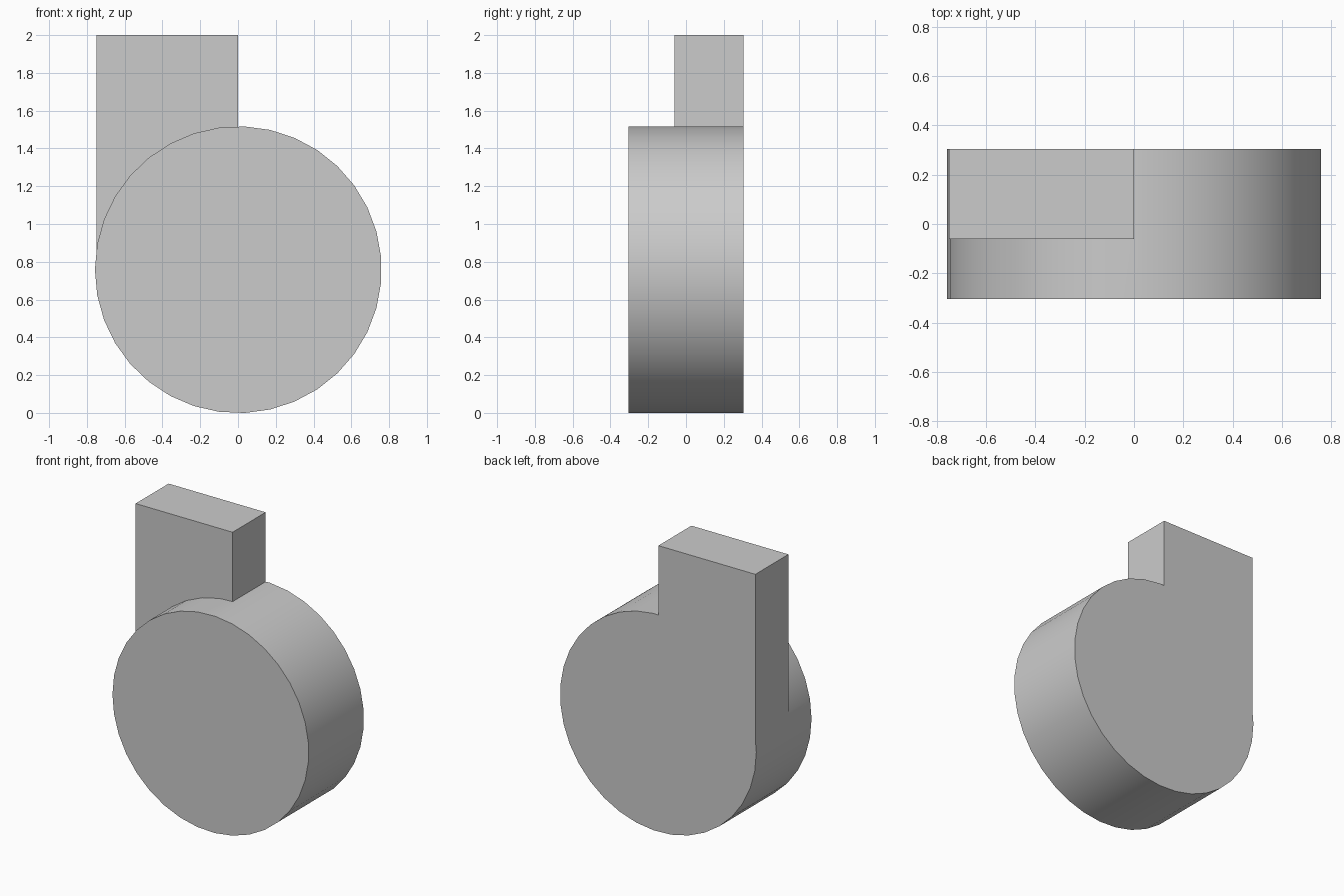
import bpy, bmesh, math
from mathutils import Matrix

cube = bpy.data.objects.get("Cube")
if cube:
    bpy.data.objects.remove(cube, do_unlink=True)

RADIUS, SIDES, DEPTH = 0.759, 35, 0.61
CENTRE_X, CENTRE_Z = 0.0015, 0.758

# Single grey material
grey = bpy.data.materials.new("plain_grey")
grey.use_nodes = True
colour = (0.6, 0.6, 0.6, 1)
grey.diffuse_color = colour
grey.node_tree.nodes["Principled BSDF"].inputs["Base Color"].default_value = colour


def add_object(name, bm):
    bmesh.ops.recalc_face_normals(bm, faces=bm.faces)
    mesh = bpy.data.meshes.new(name)
    bm.to_mesh(mesh)
    bm.free()
    mesh.materials.append(grey)
    obj = bpy.data.objects.new(name, mesh)
    bpy.context.collection.objects.link(obj)
    return obj


# Round drum lying along y, with one corner pointing to -x
bm = bmesh.new()
rim = []
for i in range(SIDES):
    a = math.pi + math.tau * i / SIDES
    rim.append(bm.verts.new((CENTRE_X + RADIUS * math.cos(a), -DEPTH / 2,
                             CENTRE_Z + RADIUS * math.sin(a))))
disc = bm.faces.new(rim)
ext = bmesh.ops.extrude_face_region(bm, geom=[disc], use_keep_orig=True)
bmesh.ops.translate(bm, vec=(0, DEPTH, 0),
                    verts=[v for v in ext["geom"] if isinstance(v, bmesh.types.BMVert)])
drum = add_object("drum_with_upright_block", bm)

# Upright block, flush with the back of the drum
low, high = (-0.75, -0.06, CENTRE_Z), (0.0, DEPTH / 2, 2.0)
size = [h - l for l, h in zip(low, high)]
middle = [(h + l) / 2 for l, h in zip(low, high)]
bm = bmesh.new()
bmesh.ops.create_cube(bm, size=1,
                      matrix=Matrix.Translation(middle) @ Matrix.Diagonal((*size, 1)))
block = add_object("upright_block", bm)

# Join both into one solid
join = drum.modifiers.new("join", 'BOOLEAN')
join.operation = 'UNION'
join.solver = 'EXACT'
join.object = block
bpy.ops.object.select_all(action='DESELECT')
bpy.context.view_layer.objects.active = drum
drum.select_set(True)
bpy.ops.object.modifier_apply(modifier=join.name)
bpy.data.objects.remove(block, do_unlink=True)

# Merge the flush back faces
bm = bmesh.new()
bm.from_mesh(drum.data)
bmesh.ops.dissolve_limit(bm, angle_limit=math.radians(1), verts=bm.verts, edges=bm.edges)
bm.to_mesh(drum.data)
bm.free()

# Smooth rim, crisp flat faces
bpy.ops.object.shade_smooth_by_angle(angle=math.radians(30))
